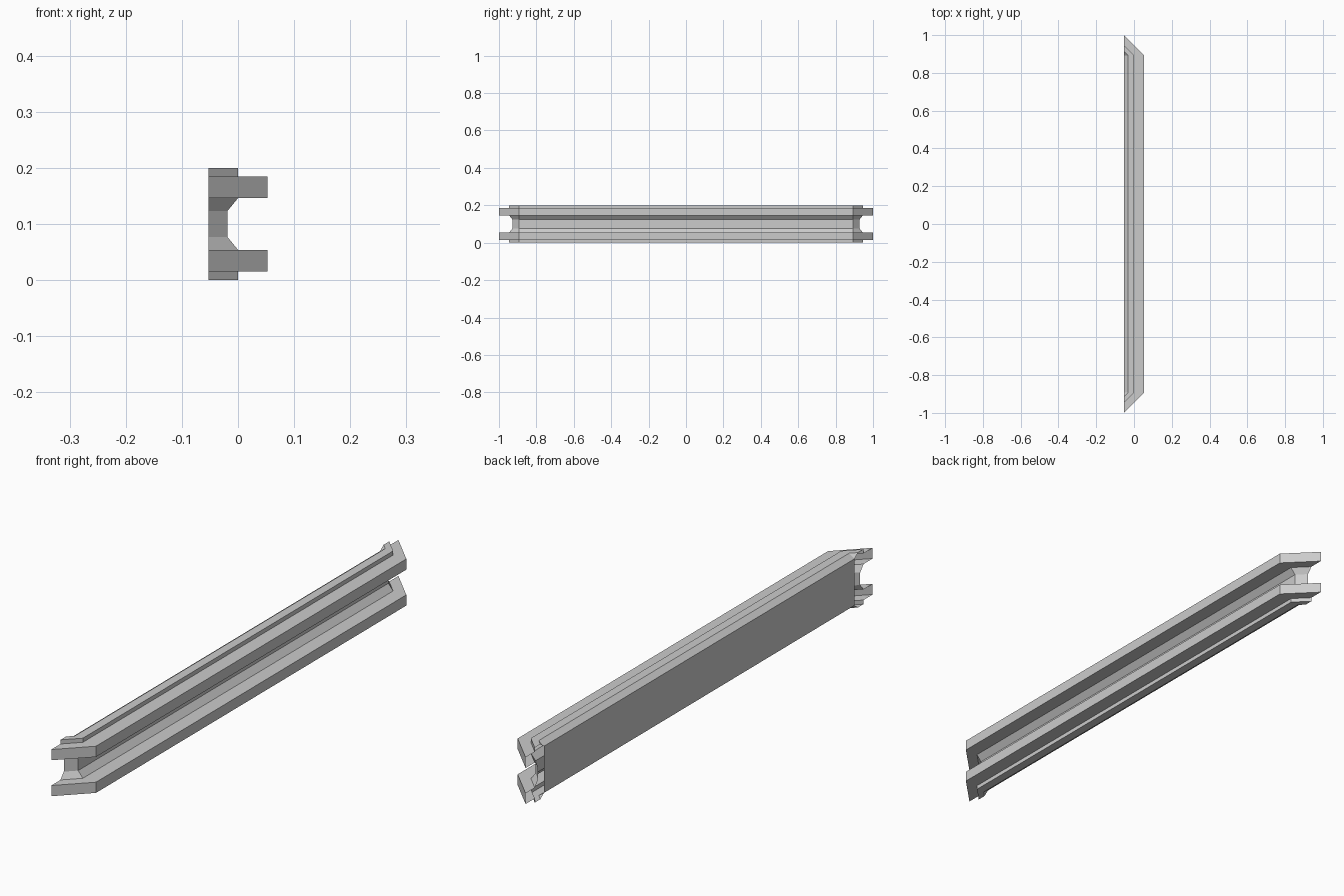
import bpy
import bmesh

if "Cube" in bpy.data.objects:
    bpy.data.objects.remove(bpy.data.objects["Cube"])

BACK = -0.053      # back plane of the moulding
CORNER = 0.893     # y of the vertical corner axis
MID = 0.1          # mid height, profile is mirrored about it

# upper half of the cross-section: (projection from back, height above middle)
half = [(0.0, 0.085), (0.021, 0.1), (0.053, 0.1), (0.053, 0.085),
        (0.106, 0.085), (0.106, 0.046), (0.053, 0.046), (0.034, 0.023)]
profile = half + [(d, -h) for d, h in reversed(half)]

# stations along the bar: profile turned sideways at each end, forward at the corners
stations = [(-CORNER, 0, -1), (-CORNER, 1, 0), (CORNER, 1, 0), (CORNER, 0, 1)]

bm = bmesh.new()
rings = [[bm.verts.new((BACK + d * dx, y + d * dy, MID + h)) for d, h in profile]
         for y, dx, dy in stations]

# moulding faces and mitred returns (ends open against the wall)
for a, b in zip(rings, rings[1:]):
    for i in range(len(profile) - 1):
        bm.faces.new((a[i], a[i + 1], b[i + 1], b[i]))

# flat back panel
bm.faces.new((rings[1][0], rings[2][0], rings[2][-1], rings[1][-1]))

bmesh.ops.remove_doubles(bm, verts=bm.verts, dist=1e-5)
bmesh.ops.dissolve_degenerate(bm, edges=bm.edges, dist=1e-5)
bmesh.ops.recalc_face_normals(bm, faces=bm.faces)

mesh = bpy.data.meshes.new("wall_moulding")
bm.to_mesh(mesh)
bm.free()
moulding = bpy.data.objects.new("wall_moulding", mesh)
bpy.context.collection.objects.link(moulding)
